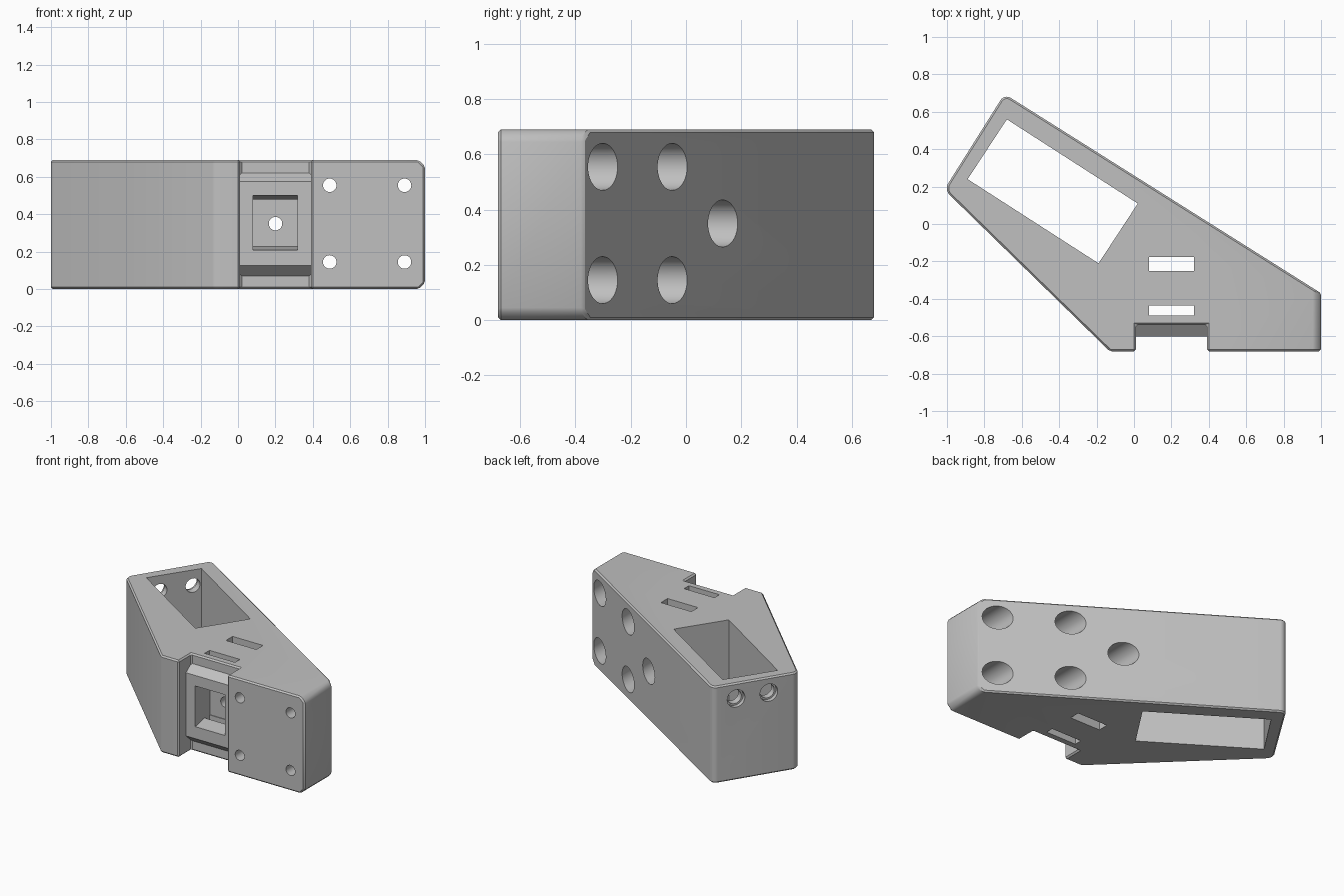
import bpy, bmesh
from math import radians, pi
from mathutils import Vector, Matrix

cube = bpy.data.objects.get("Cube")
if cube:
    bpy.data.objects.remove(cube)

H = 0.69                                      # overall height
ARM = Vector((-0.846, 0.533, 0)).normalized()  # direction of the slanted arm
SIDE = Vector((-ARM.y, ARM.x, 0)) * -1         # across the arm, towards the back

grey = bpy.data.materials.new("light grey")
grey.use_nodes = True
grey.diffuse_color = (0.53, 0.53, 0.53, 1)
grey.node_tree.nodes["Principled BSDF"].inputs["Base Color"].default_value = grey.diffuse_color


def to_object(name, bm):
    bmesh.ops.recalc_face_normals(bm, faces=bm.faces)
    mesh = bpy.data.meshes.new(name)
    bm.to_mesh(mesh)
    bm.free()
    mesh.materials.append(grey)
    ob = bpy.data.objects.new(name, mesh)
    bpy.context.collection.objects.link(ob)
    return ob


def prism(points, offset):
    """Extrude a closed 3D outline by an offset vector."""
    bm = bmesh.new()
    face = bm.faces.new([bm.verts.new(p) for p in points])
    top = bmesh.ops.extrude_face_region(bm, geom=[face])["geom"]
    bmesh.ops.translate(bm, vec=offset, verts=[v for v in top if isinstance(v, bmesh.types.BMVert)])
    bmesh.ops.recalc_face_normals(bm, faces=bm.faces)
    return bm


def rod(start, end, radius):
    """Cylinder between two points."""
    start, end = Vector(start), Vector(end)
    axis = end - start
    turn = axis.to_track_quat('Z', 'Y').to_matrix().to_4x4()
    bm = bmesh.new()
    bmesh.ops.create_cone(bm, cap_ends=True, segments=40, radius1=radius, radius2=radius,
                          depth=axis.length, matrix=Matrix.Translation((start + end) / 2) @ turn)
    return bm


def apply(ob, mod):
    with bpy.context.temp_override(object=ob, active_object=ob):
        bpy.ops.object.modifier_apply(modifier=mod.name)


def combine(ob, bm, operation='DIFFERENCE'):
    tool = to_object("tool", bm)
    mod = ob.modifiers.new("boolean", 'BOOLEAN')
    mod.operation, mod.solver, mod.object = operation, 'EXACT', tool
    apply(ob, mod)
    bpy.data.objects.remove(tool)


# Body outline with the front notch
outline = [(-0.13, -0.67), (0.01, -0.67), (0.01, -0.53), (0.39, -0.53), (0.39, -0.67),
           (1, -0.67), (1, -0.36), (-0.693, 0.706), (-1.015, 0.194)]
bm = prism([(x, y, 0) for x, y in outline], (0, 0, H))


def bevel(test, width, segments):
    edges = [e for e in bm.edges if test(*[v.co for v in e.verts])]
    bmesh.ops.bevel(bm, geom=edges, offset=width, offset_type='OFFSET',
                    segments=segments, profile=0.5, affect='EDGES')


# Chamfered end and rounded arm corners
bevel(lambda a, b: min(a.x, b.x) > 0.99 and abs(a.z - b.z) < 0.01, 0.035, 1)
bevel(lambda a, b: max(a.x, b.x) < -0.5 and abs(a.z - b.z) > 0.1, 0.04, 8)
body = to_object("mount_body", bm)
soft = body.modifiers.new("edge", 'BEVEL')
soft.width, soft.segments, soft.limit_method, soft.angle_limit = 0.01, 1, 'ANGLE', radians(30)
apply(body, soft)

# Raised pad with sloped top and bottom inside the notch
pad = [(-0.48, 0.07), (-0.53, 0.07), (-0.59, 0.125), (-0.59, H - 0.115),
       (-0.53, H - 0.07), (-0.48, H - 0.07)]
combine(body, prism([(0, y, z) for y, z in pad], (0.4, 0, 0)), 'UNION')

# Rectangular opening through the arm
cavity = [(-0.68, 0.57), (0.02, 0.12), (-0.19, -0.2), (-0.89, 0.25)]
combine(body, prism([(x, y, -0.1) for x, y in cavity], (0, 0, H + 0.2)))

# Strap slots and tapered front pocket
for y0, y1 in ((-0.24, -0.165), (-0.48, -0.425)):
    slot = [(0.08, y0), (0.32, y0), (0.32, y1), (0.08, y1)]
    combine(body, prism([(x, y, -0.1) for x, y in slot], (0, 0, H + 0.2)))
pocket = [(-0.62, 0.21), (-0.57, 0.21), (-0.50, 0.23), (-0.42, 0.23),
          (-0.42, 0.48), (-0.50, 0.48), (-0.57, 0.50), (-0.62, 0.50)]
combine(body, prism([(0.081, y, z) for y, z in pocket], (0.238, 0, 0)))

# Screw holes with wide bores from the back
screws = [(x, z, -0.52) for x in (0.49, 0.89) for z in (0.145, 0.555)] + [(0.2, 0.35, -0.3)]
for x, z, floor in screws:
    combine(body, rod((x, -0.8, z), (x, 0.5, z), 0.036))
    combine(body, rod((x, floor, z), (x, 0.6, z), 0.085))

# Pair of holes through the arm's end wall
wall = Vector((-0.98, 0.25, 0))
wall -= SIDE * wall.dot(SIDE)
for across in (0.06, -0.17):
    centre = wall + SIDE * across + Vector((0, 0, 0.58))
    combine(body, rod(centre - ARM * 0.2, centre + ARM * 0.1, 0.05))
    combine(body, rod(centre - ARM * 0.03, centre + ARM * 0.1, 0.062))

# Centre the model and smooth the curved faces
xs = [v.co.x for v in body.data.vertices]
ys = [v.co.y for v in body.data.vertices]
body.data.transform(Matrix.Translation((-(min(xs) + max(xs)) / 2, -(min(ys) + max(ys)) / 2, 0)))
bpy.ops.object.select_all(action='DESELECT')
body.select_set(True)
bpy.context.view_layer.objects.active = body
bpy.ops.object.shade_smooth_by_angle(angle=radians(25))
